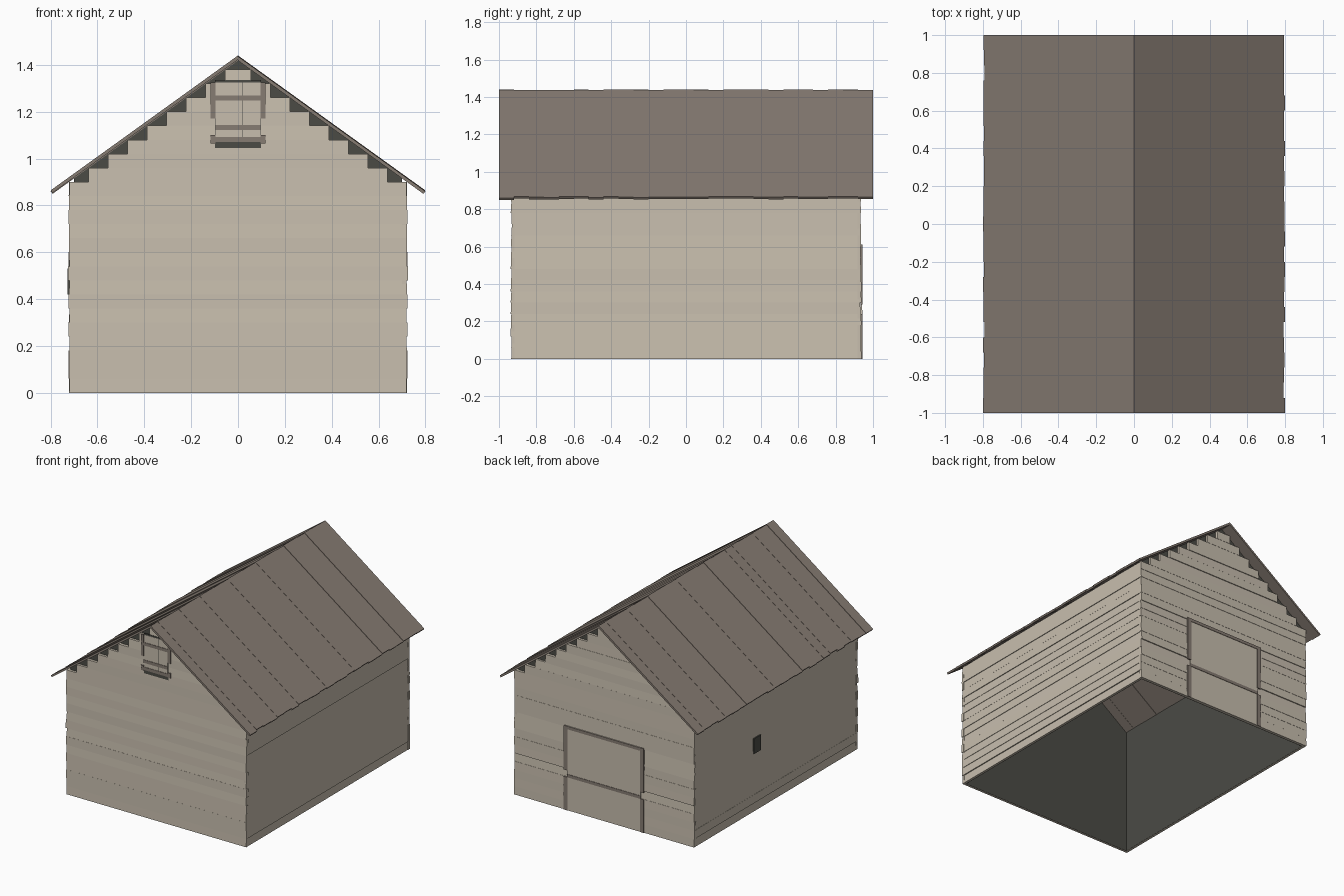
import bpy, bmesh, random
from mathutils import Vector

random.seed(4)
if "Cube" in bpy.data.objects:
    bpy.data.objects.remove(bpy.data.objects["Cube"])


def make_mat(name, rgb):
    m = bpy.data.materials.new(name)
    m.use_nodes = True
    m.diffuse_color = (*rgb, 1)
    m.node_tree.nodes["Principled BSDF"].inputs["Base Color"].default_value = (*rgb, 1)
    return m


PALE = make_mat("pale weathered wood", (0.57, 0.51, 0.42))
BROWN = make_mat("grey brown wood", (0.24, 0.20, 0.17))
DARK = make_mat("dark interior", (0.07, 0.07, 0.06))

HALF_X, HALF_Y = 0.70, 0.915      # inner shell
PITCH, ROWS = 0.06, 15            # clapboard rows up to the eaves
RIDGE, SLOPE = 1.44, 0.72         # roof line


def under_roof(x):
    return RIDGE - 0.02 - SLOPE * abs(x)


def prism(bm, profile, along):
    """Extrude a closed profile of 3D points along a vector."""
    a = [bm.verts.new(p) for p in profile]
    b = [bm.verts.new(Vector(p) + Vector(along)) for p in profile]
    bm.faces.new(a)
    bm.faces.new(b[::-1])
    for i in range(len(a)):
        j = (i + 1) % len(a)
        bm.faces.new((a[j], a[i], b[i], b[j]))


def box(bm, x0, x1, y0, y1, z0, z1):
    prism(bm, [(x0, y0, z0), (x1, y0, z0), (x1, y1, z0), (x0, y1, z0)], (0, 0, z1 - z0))


def finish(bm, name, mat, recalc=True):
    if recalc:
        bmesh.ops.recalc_face_normals(bm, faces=bm.faces)
    me = bpy.data.meshes.new(name)
    bm.to_mesh(me)
    bm.free()
    me.materials.append(mat)
    ob = bpy.data.objects.new(name, me)
    bpy.context.collection.objects.link(ob)
    return ob


# Dark inner walls, open at the floor
bm = bmesh.new()
top = under_roof(HALF_X)
for s in (-1, 1):
    y, x = s * HALF_Y, s * HALF_X
    gable = [(-HALF_X, y, 0), (HALF_X, y, 0), (HALF_X, y, top),
             (0, y, under_roof(0)), (-HALF_X, y, top)]
    side = [(x, -HALF_Y, 0), (x, HALF_Y, 0), (x, HALF_Y, top), (x, -HALF_Y, top)]
    for pts in (gable, side):
        bm.faces.new([bm.verts.new(p) for p in pts])
finish(bm, "inner_walls", DARK, False)


def board_section(row):
    """Depth and height pairs of one slightly tilted clapboard."""
    low = random.uniform(0.019, 0.023)
    high = low - random.choice((0.001, 0.002, 0.004))
    z = row * PITCH
    return [(0.001, z), (low, z), (high, z + PITCH), (0.001, z + PITCH)]


# Clapboards on the gable ends, stepped under the roof
for name, s in (("front_siding", -1), ("back_siding", 1)):
    bm = bmesh.new()
    for row in range(ROWS + 8):
        reach = (RIDGE - 0.02 - (row + 1) * PITCH) / SLOPE
        half = min(0.722 + random.uniform(-0.004, 0.003), reach)
        prism(bm, [(-half, s * (HALF_Y + d), z) for d, z in board_section(row)],
              (2 * half, 0, 0))
    finish(bm, name, PALE)

# Clapboards on the long sides
for name, s in (("right_siding", -1), ("left_siding", 1)):
    bm = bmesh.new()
    for row in range(ROWS):
        half = HALF_Y + random.uniform(0.012, 0.018)
        prism(bm, [(s * (HALF_X + d), -half, z) for d, z in board_section(row)],
              (0, 2 * half, 0))
    finish(bm, name, PALE)

# Roof boards running from ridge to eave
BOARDS = 25
width = 2 / BOARDS
for name, s in (("right_roof", -1), ("left_roof", 1)):
    bm = bmesh.new()
    for i in range(BOARDS):
        drop = random.choice((0, 0, 0.002, 0.004))
        eave = 0.8 - (random.uniform(0, 0.008) if i else 0)
        ridge = RIDGE - drop
        prism(bm, [(0, -1 + i * width, ridge),
                   (s * eave, -1 + i * width, ridge - SLOPE * eave),
                   (s * (eave - 0.008), -1 + i * width, ridge - SLOPE * eave - 0.011),
                   (0, -1 + i * width, ridge - 0.018)], (0, width, 0))
    finish(bm, name, BROWN)


def plates(name, mat, face, depth, rects):
    """Thin plates on a gable end; each is x0, x1, z0, z1."""
    bm = bmesh.new()
    s = 1 if face > 0 else -1
    for x0, x1, z0, z1 in rects:
        box(bm, x0, x1, face, face + s * depth, z0, z1)
    return finish(bm, name, mat)


# Loft hatch in the front gable
F = -0.934
plates("hatch_opening", DARK, F, 0.004, [(-0.098, 0.098, 1.045, 1.335)])
plates("hatch_leaves", PALE, F, 0.006,
       [(-0.095, 0.017, 1.075, 1.325), (0.02, 0.095, 1.075, 1.325)])
plates("hatch_rails", BROWN, F, 0.009,
       [(-0.095, 0.095, z, z + 0.022) for z in (1.07, 1.122, 1.248)])
plates("hatch_posts", BROWN, F, 0.008,
       [(c - 0.011, c + 0.011, z0, z1) for c in (-0.107, 0.107)
        for z0, z1 in ((1.065, 1.10), (1.17, 1.325))])

# Large door in the back gable
B = 0.934
plates("back_door", PALE, B, 0.006, [(-0.295, 0.295, 0, 0.61)])
plates("back_door_rails", BROWN, B, 0.009,
       [(-0.295, 0.295, z, z + 0.022) for z in (0.24, 0.588)])
plates("back_door_posts", BROWN, B, 0.009,
       [(c - 0.015, c + 0.015, z0, z1) for c in (-0.305, 0.305)
        for z0, z1 in ((0, 0.24), (0.29, 0.61))])

# Small vent on the right wall
bm = bmesh.new()
box(bm, -0.728, -0.719, 0.18, 0.26, 0.42, 0.53)
finish(bm, "side_vent", DARK)
